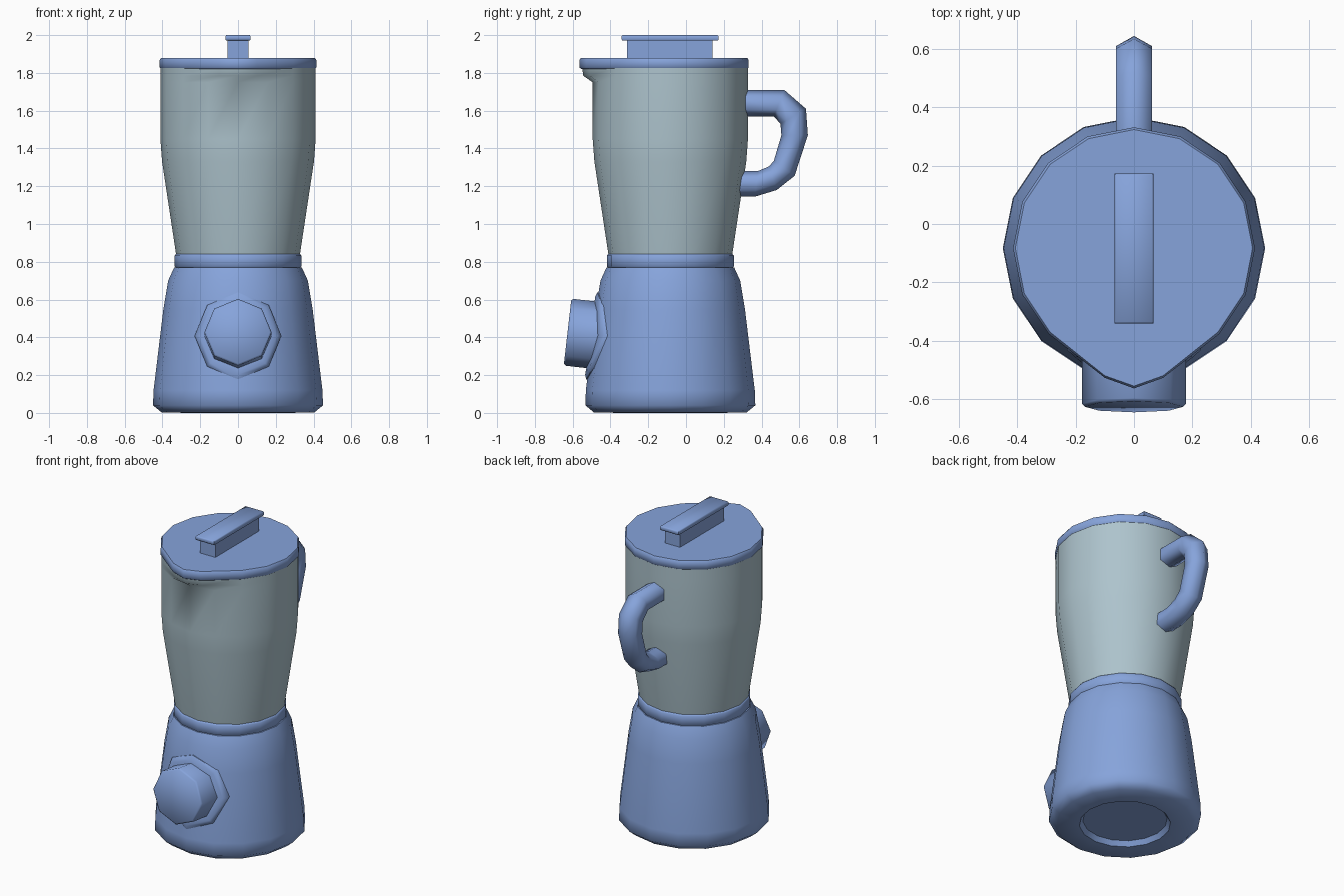
import bpy, bmesh
from math import sin, cos, pi, radians, sqrt
from mathutils import Vector

if "Cube" in bpy.data.objects:
    bpy.data.objects.remove(bpy.data.objects["Cube"])

CY = -0.083   # centre of the round body


def material(name, rgb):
    m = bpy.data.materials.new(name)
    m.diffuse_color = (*rgb, 1)
    m.use_nodes = True
    m.node_tree.nodes["Principled BSDF"].inputs["Base Color"].default_value = m.diffuse_color
    return m


BLUE = material("blue_plastic", (0.24, 0.37, 0.71))
GLASS = material("pale_glass", (0.42, 0.55, 0.61))


def loft(name, rings, mat, angle=55):
    """Bridge equal-sized rings of points and cap both ends."""
    bm = bmesh.new()
    vs = [[bm.verts.new(p) for p in r] for r in rings]
    n = len(vs[0])
    for a, b in zip(vs, vs[1:]):
        for i in range(n):
            j = (i + 1) % n
            bm.faces.new((a[i], a[j], b[j], b[i]))
    bm.faces.new(vs[0][::-1])
    bm.faces.new(vs[-1])
    bmesh.ops.recalc_face_normals(bm, faces=bm.faces)
    me = bpy.data.meshes.new(name)
    bm.to_mesh(me)
    bm.free()
    ob = bpy.data.objects.new(name, me)
    bpy.context.collection.objects.link(ob)
    me.materials.append(mat)
    bpy.ops.object.select_all(action='DESELECT')
    ob.select_set(True)
    bpy.context.view_layer.objects.active = ob
    bpy.ops.object.shade_smooth_by_angle(angle=radians(angle))
    return ob


def circle(r, z, spout=0.0):
    """16-sided ring; spout pulls the three front points forward."""
    pts = [Vector((r * cos(i * pi / 8), CY + r * sin(i * pi / 8), z)) for i in range(16)]
    if spout:
        pts[12].y -= spout
        for i, s in ((11, -1), (13, 1)):
            pts[i] = Vector((s * 0.1, pts[i].y - spout * 0.93, z))
    return pts


# motor base with a recessed underside
BASE = [(0.25, 0.03), (0.27, 0.0), (0.405, 0.003), (0.45, 0.04), (0.447, 0.12),
        (0.395, 0.55), (0.37, 0.7), (0.338, 0.77), (0.30, 0.775)]
loft("motor_base", [circle(r, z) for r, z in BASE], BLUE)

# collar between base and jar
loft("collar", [circle(r, z) for r, z in
     [(0.325, 0.765), (0.336, 0.775), (0.336, 0.832), (0.328, 0.842)]], BLUE)

# jar with pouring spout
loft("jar", [circle(*p) for p in
     [(0.328, 0.84), (0.402, 1.33), (0.411, 1.45), (0.411, 1.75),
      (0.411, 1.785, 0.05), (0.411, 1.825, 0.055)]], GLASS)

# lid, following the spout outline
loft("lid", [circle(r, z, 0.066) for r, z in
     [(0.405, 1.82), (0.415, 1.828), (0.415, 1.868), (0.407, 1.88)]], BLUE)


def rect(hx, y0, y1, z):
    return [(-hx, y0, z), (hx, y0, z), (hx, y1, z), (-hx, y1, z)]


# grip on top of the lid
loft("lid_grip", [rect(0.055, -0.312, 0.14, 1.87), rect(0.055, -0.312, 0.14, 1.972),
                  rect(0.064, -0.337, 0.168, 1.972), rect(0.067, -0.342, 0.173, 1.978),
                  rect(0.067, -0.342, 0.173, 1.993), rect(0.062, -0.336, 0.167, 2.0)], BLUE)

# jar handle: hexagonal tube between an outer and an inner outline (y, z)
OUTER = [(0.27, 1.71), (0.52, 1.71), (0.635, 1.61), (0.645, 1.47),
         (0.575, 1.255), (0.48, 1.18), (0.365, 1.145), (0.22, 1.145)]
INNER = [(0.27, 1.57), (0.465, 1.57), (0.50, 1.53), (0.505, 1.47),
         (0.465, 1.335), (0.44, 1.305), (0.38, 1.28), (0.22, 1.28)]
tube = []
for o, i in zip(OUTER, INNER):
    o, i = Vector((0, *o)), Vector((0, *i))
    mid, half = (o + i) / 2, (o - i) / 2
    tube.append([mid + half * cos(k * pi / 3) + Vector((0.072 * sin(k * pi / 3), 0, 0))
                 for k in range(6)])
loft("jar_handle", tube, BLUE, 65)


# dial plate wrapped around the front of the base
def base_radius(z):
    for (r0, z0), (r1, z1) in zip(BASE[3:], BASE[4:]):
        if z0 <= z <= z1:
            return r0 + (r1 - r0) * (z - z0) / (z1 - z0)


def wrapped(r, lift):
    pts = []
    for k in range(8):
        x, z = r * sin(k * pi / 4), 0.408 + r * cos(k * pi / 4)
        pts.append((x, CY - lift - sqrt(base_radius(z) ** 2 - x * x), z))
    return pts


loft("dial_plate", [wrapped(0.23, -0.03), wrapped(0.23, 0.006),
                    wrapped(0.205, 0.014), wrapped(0.17, 0.012)], BLUE)

# octagonal dial, tilted to match the sloping wall
TILT = radians(6.5)
axis = Vector((0, -cos(TILT), sin(TILT)))
up = Vector((0, sin(TILT), cos(TILT)))


def dial_ring(r, d):
    c = Vector((0, -0.48, 0.411)) + axis * d
    return [c + up * r * cos(k * pi / 4) + Vector((r * sin(k * pi / 4), 0, 0)) for k in range(8)]


loft("dial", [dial_ring(0.178, -0.12), dial_ring(0.178, 0.138), dial_ring(0.168, 0.148)], BLUE)
